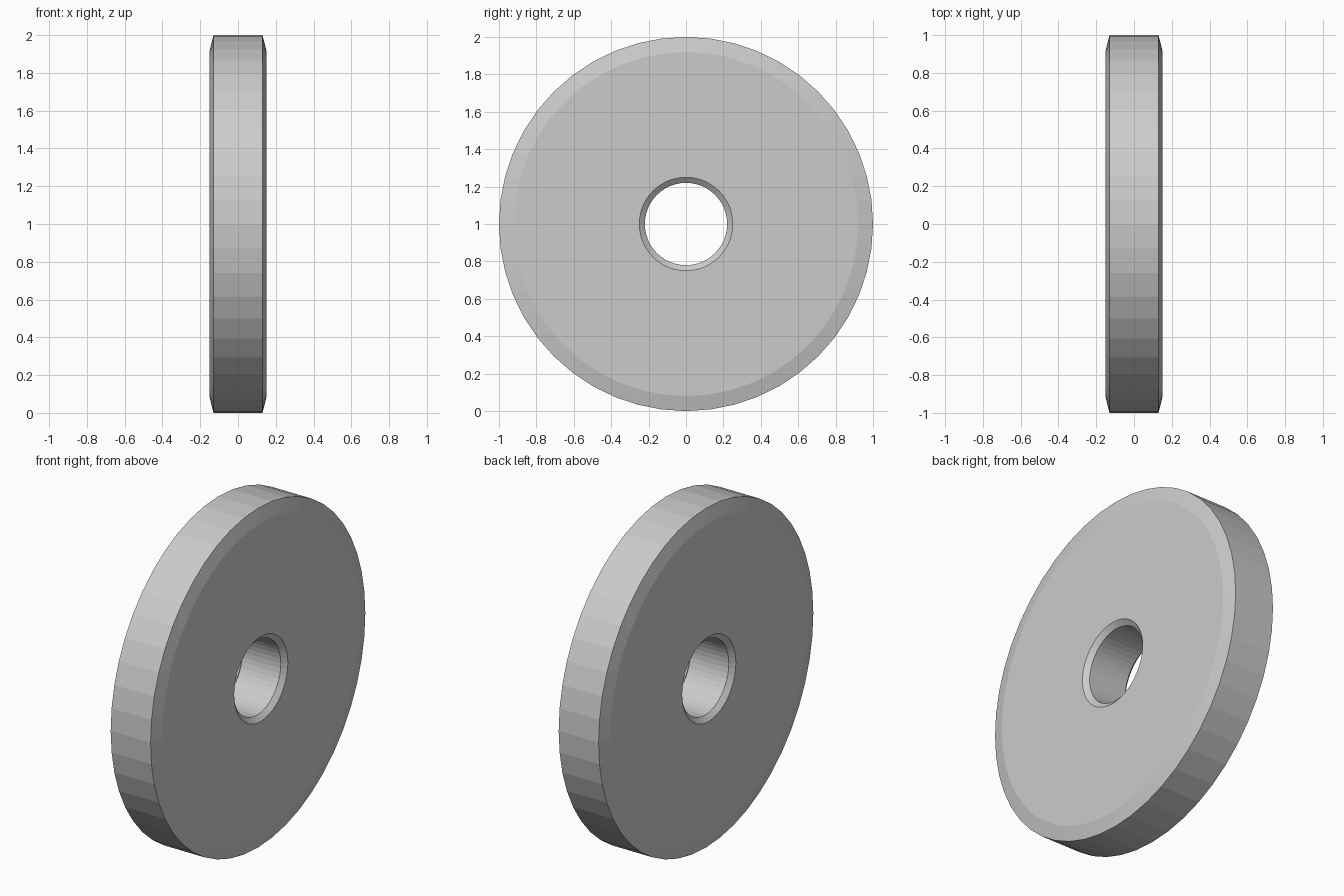
import bpy
import bmesh
from math import cos, sin, tau

if "Cube" in bpy.data.objects:
    bpy.data.objects.remove(bpy.data.objects["Cube"])

SIDES = 48
CENTRE_Z = 1.0

# Half profile (x, radius): bore, bore chamfer, flat face, rim chamfer, tread
half = [(0.125, 0.22), (0.15, 0.25), (0.15, 0.92), (0.13, 1.0)]
profile = half + [(-x, r) for x, r in reversed(half)]

# Lathe the closed profile around the x axis
bm = bmesh.new()
rings = []
for i in range(SIDES):
    a = tau * i / SIDES
    rings.append([bm.verts.new((x, r * cos(a), CENTRE_Z + r * sin(a))) for x, r in profile])
for i in range(SIDES):
    ring, following = rings[i], rings[(i + 1) % SIDES]
    for j in range(len(profile)):
        k = (j + 1) % len(profile)
        bm.faces.new((ring[j], ring[k], following[k], following[j]))
bmesh.ops.recalc_face_normals(bm, faces=bm.faces[:])

# Weight disc with flat facets
mesh = bpy.data.meshes.new("disc")
bm.to_mesh(mesh)
bm.free()
disc = bpy.data.objects.new("disc", mesh)
bpy.context.collection.objects.link(disc)
